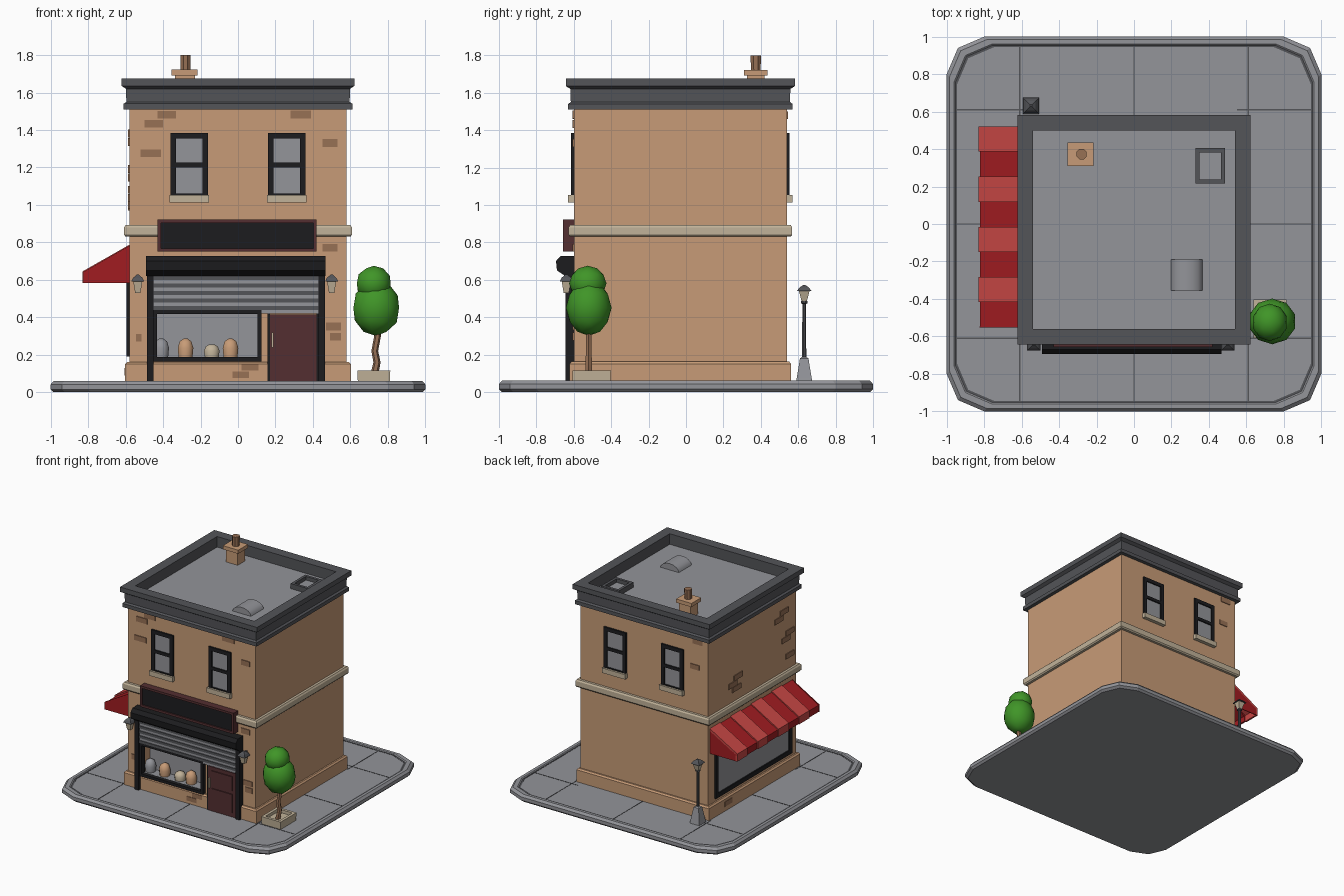
import bpy, bmesh, math
from mathutils import Vector, Matrix

if "Cube" in bpy.data.objects:
    bpy.data.objects.remove(bpy.data.objects["Cube"])


def mat(name, r, g, b):
    m = bpy.data.materials.new(name)
    m.diffuse_color = (*[(c / 255) ** 2.2 for c in (r, g, b)], 1)
    m.use_nodes = True
    m.node_tree.nodes["Principled BSDF"].inputs["Base Color"].default_value = m.diffuse_color
    return m


TAN = mat("tan_plaster", 198, 154, 118)
GREY = mat("slate_grey", 146, 147, 152)
DARK = mat("dark_grey", 84, 85, 89)
BLACK = mat("black_paint", 34, 34, 36)
CREAM = mat("cream_stone", 192, 177, 152)
MAROON = mat("maroon_wood", 84, 50, 52)
RED = mat("red_cloth", 160, 34, 38)
PINK = mat("light_red_cloth", 198, 72, 70)
GREEN = mat("leaf_green", 66, 148, 44)
BROWN = mat("brown_brick", 150, 112, 86)


def finish(name, bm, m, smooth=None):
    bmesh.ops.recalc_face_normals(bm, faces=bm.faces)
    me = bpy.data.meshes.new(name)
    bm.to_mesh(me)
    bm.free()
    ob = bpy.data.objects.new(name, me)
    bpy.context.collection.objects.link(ob)
    me.materials.append(m)
    if smooth:
        bpy.ops.object.select_all(action='DESELECT')
        ob.select_set(True)
        bpy.context.view_layer.objects.active = ob
        bpy.ops.object.shade_smooth_by_angle(angle=math.radians(smooth))
    return ob


def boxes(name, m, *spans):
    """Boxes given as (x0, x1, y0, y1, z0, z1)."""
    bm = bmesh.new()
    for x0, x1, y0, y1, z0, z1 in spans:
        mx = (Matrix.Translation(((x0 + x1) / 2, (y0 + y1) / 2, (z0 + z1) / 2))
              @ Matrix.Diagonal((x1 - x0, y1 - y0, z1 - z0, 1)))
        bmesh.ops.create_cube(bm, size=1, matrix=mx)
    return finish(name, bm, m)


def loft(name, m, loops, cap=True, ring=False, smooth=None):
    """Bridge equal point loops; cap the ends or join them into a ring."""
    bm = bmesh.new()
    vs = [[bm.verts.new(p) for p in lp] for lp in loops]
    n = len(vs[0])
    for a, b in zip(vs, vs[1:] + (vs[:1] if ring else [])):
        for i in range(n):
            bm.faces.new((a[i], a[(i + 1) % n], b[(i + 1) % n], b[i]))
    if cap and not ring:
        bm.faces.new(vs[0])
        bm.faces.new(vs[-1])
    return finish(name, bm, m, smooth)


def trim(name, m, profile):
    """Sweep an (outset, z) profile round the building walls."""
    return loft(name, m, [[(sx * (0.58 + o), -0.03 + sy * (0.57 + o), z)
                           for sx, sy in ((-1, -1), (1, -1), (1, 1), (-1, 1))]
                          for o, z in profile], ring=True)


def turned(name, m, cx, cy, profile, n=8, smooth=None):
    """Stack of (radius, z) polygons; n=4 gives square sections."""
    return loft(name, m, [[(cx + r * math.cos((i + .5) * math.tau / n),
                            cy + r * math.sin((i + .5) * math.tau / n), z)
                           for i in range(n)] for r, z in profile], smooth=smooth)


def bars(x0, x1, z0, z1, w, ya, yb):
    """Four frame bars round a rectangle on a front or back wall."""
    return [(x0, x0 + w, ya, yb, z0, z1), (x1 - w, x1, ya, yb, z0, z1),
            (x0 + w, x1 - w, ya, yb, z0, z0 + w), (x0 + w, x1 - w, ya, yb, z1 - w, z1)]


# Paved base with raised kerb
def outline(r, z):
    q = [(r, r - .2), (r - .06, r - .06), (r - .2, r)]
    pts = []
    for k in range(4):
        c, s = [(1, 0), (0, 1), (-1, 0), (0, -1)][k]
        pts += [(c * x - s * y, s * x + c * y, z) for x, y in q]
    return pts


loft("base_slab", GREY, [outline(r, z) for r, z in (
    (.985, 0), (1, .015), (1, .042), (.985, .06), (.96, .06), (.952, .052))])
loft("kerb_groove", DARK, [outline(r, z) for r, z in (
    (.954, .05), (.954, .054), (.945, .054), (.945, .05))], ring=True)
seams = []
for t in (-.61, 0, .61):
    for s in (-1, 1):
        a, b = sorted((s * .55, s * .948))
        seams += [(t - .003, t + .003, a, b, .05, .054), (a, b, t - .003, t + .003, .05, .054)]
boxes("paving_joints", DARK, *seams)

# Walls, leaving a display recess at the front
boxes("walls", TAN, (-.58, .58, -.5, .54, .05, 1.58), (-.58, -.44, -.6, -.5, .05, 1.58),
      (.11, .58, -.6, -.5, .05, 1.58), (-.44, .11, -.6, -.5, .05, .18),
      (-.44, .11, -.6, -.5, .43, 1.58))
trim("plinth", TAN, [(-.01, .05), (.022, .05), (.022, .15), (.012, .162), (-.01, .162)])
trim("string_course", CREAM, [(-.01, .83), (.02, .83), (.028, .84), (.028, .88),
                              (.02, .892), (-.01, .892)])
trim("cornice", DARK, [(-.01, 1.51), (.03, 1.51), (.03, 1.54), (.016, 1.55), (.018, 1.62),
                       (.042, 1.635), (.042, 1.675), (-.04, 1.675), (-.04, 1.57)])
boxes("roof_deck", GREY, (-.55, .55, -.57, .51, 1.57, 1.588))

# Sash windows with sills on the front and back
for side, yw, d in (("front", -.6, -1), ("back", .54, 1)):
    frame, glass, sill = [], [], []
    for cx in (-.26, .26):
        ya, yb = sorted((yw - d * .01, yw + d * .014))
        frame += bars(cx - .1, cx + .1, 1.03, 1.385, .03, ya, yb)
        frame.append((cx - .07, cx + .07, ya, yb, 1.2, 1.225))
        ya, yb = sorted((yw - d * .01, yw + d * .004))
        glass.append((cx - .08, cx + .08, ya, yb, 1.05, 1.37))
        ya, yb = sorted((yw - d * .01, yw + d * .03))
        sill.append((cx - .105, cx + .105, ya, yb, 1.012, 1.052))
    boxes(side + "_window_frames", BLACK, *frame)
    boxes(side + "_window_glass", GREY, *glass)
    boxes(side + "_window_sills", CREAM, *sill)

# Loose bricks showing through the plaster
boxes("front_bricks", BROWN, *[(x, x + w, -.606, -.59, z, z + .042) for x, w, z in (
    (-.43, .1, 1.46), (-.5, .1, 1.412), (-.52, .11, 1.255), (.28, .11, 1.462),
    (.45, .08, 1.31), (.47, .08, .33), (.49, .06, .275), (.45, .08, .75), (-.545, .03, .27))],
      *[(x, x + .09, -.626, -.61, z, z + .035) for x, z in ((.02, .115), (-.03, .075))])
boxes("left_bricks", BROWN, *[(-.586, -.57, y, y + .11, z, z + .042) for y, z in (
    (-.5, 1.36), (-.43, 1.315), (-.57, 1.17), (-.52, 1.125), (-.57, .98), (.1, 1.06),
    (.17, 1.015), (.12, .97))], (-.606, -.59, .26, .36, .09, .13))
boxes("back_bricks", BROWN, (-.5, -.42, .53, .546, 1.25, 1.29), (-.53, -.44, .53, .546, 1.46, 1.5))

# Shop display window
boxes("display_frame", BLACK, *bars(-.455, .125, .165, .44, .022, -.632, -.59))
boxes("display_back", GREY, (-.44, .11, -.51, -.497, .18, .43), (-.44, .11, -.505, -.6, .178, .188))
for i, (x, h, m) in enumerate(((-.41, .1, GREY), (-.28, .1, TAN), (-.14, .07, CREAM), (-.04, .1, TAN))):
    turned(f"display_item_{i + 1}", m, x, -.55,
           [(.04, .186), (.045, .186 + h * .5), (.034, .186 + h * .85), (.012, .186 + h)], 8, 50)

# Roller shutter, its posts and the shutter housing
slats = [(-.46, .435, -.632 - .006 * (i % 2), -.6, .42 + i * .02, .44 + i * .02) for i in range(11)]
boxes("shutter_slats", GREY, *slats[::2])
boxes("shutter_grooves", DARK, *slats[1::2])
boxes("shutter_posts", BLACK, (-.487, -.452, -.645, -.59, .052, .63), (.43, .465, -.645, -.59, .052, .63))
hood = [(-.59, .62), (-.645, .62), (-.69, .65), (-.695, .7), (-.67, .728), (-.59, .728)]
loft("shutter_housing", BLACK, [[(x, y, z) for y, z in hood] for x in (-.49, .467)])

# Sign board
boxes("sign_frame", MAROON, *bars(-.43, .42, .75, .922, .018, -.657, -.59))
boxes("sign_panel", BLACK, (-.42, .41, -.648, -.59, .76, .912))

# Door with raised panels and handle
boxes("door", MAROON, (.17, .42, -.63, -.59, .052, .415))
boxes("door_panels", MAROON, (.205, .39, -.638, -.62, .265, .385), (.205, .39, -.638, -.62, .085, .24))
boxes("door_gap", BLACK, (.158, .17, -.628, -.59, .052, .42), (.42, .432, -.628, -.59, .052, .42))
boxes("door_handle", CREAM, (.18, .19, -.645, -.625, .24, .32))

# Wall lanterns each side of the shopfront
for side, x in (("left", -.535), ("right", .5)):
    turned(side + "_lantern_glass", CREAM, x, -.64, [(.02, .53), (.034, .59)], 4)
    turned(side + "_lantern_cap", DARK, x, -.64, [(.05, .59), (.036, .61), (.008, .628)], 4)
    boxes(side + "_lantern_bracket", DARK, (x - .008, x + .008, -.64, -.59, .6, .616))

# Side shop window on the left wall
side_bars = [(-.595, -.57, b[0], b[1], b[4], b[5])
             for b in bars(-.53, .46, .19, .66, .035, 0, 1)]
boxes("side_window_frame", BLACK, *side_bars)
boxes("side_window_glass", GREY, (-.585, -.57, -.51, .44, .21, .64))

# Striped awning
step = 1.07 / 8
for i in range(8):
    y1 = .52 - i * step
    k = .008 * (i % 2)
    prof = [(-.575, .79 - k), (-.83 + k, .645 - k), (-.83 + k, .582), (-.575, .582)]
    prof[2:] = [(-.83 + k, .582), (-.815 + k, .582), (-.815 + k, .635 - k), (-.575, .77 - k)]
    loft(f"awning_stripe_{i + 1}", RED if i % 2 else PINK,
         [[(x, y, z) for x, z in prof] for y in (y1, y1 - step)])
for i, y in enumerate((.52, -.546)):
    loft(f"awning_end_{i + 1}", RED, [[(-.575, yy, .785), (-.826, yy, .642), (-.826, yy, .582),
                                       (-.575, yy, .582)] for yy in (y, y - .006)])

# Chimney, roof hatch and vaulted skylight
boxes("chimney_stack", TAN, (-.335, -.23, .325, .42, 1.58, 1.692))
boxes("chimney_cap", TAN, (-.355, -.215, .31, .436, 1.692, 1.722))
turned("chimney_pot", BROWN, -.28, .373, [(.028, 1.72), (.03, 1.8)], 8, 40)
hx, hy = .407, .31
loft("roof_hatch", DARK, [[(hx + sx * (.08 - o), hy + sy * (.095 - o), z)
                           for sx, sy in ((-1, -1), (1, -1), (1, 1), (-1, 1))]
                          for o, z in ((0, 1.58), (0, 1.63), (.022, 1.63), (.022, 1.59))], ring=True)
boxes("hatch_glass", GREY, (hx - .06, hx + .06, hy - .075, hy + .075, 1.585, 1.6))
vault = [(.282 + .085 * math.cos(a), 1.585 + .055 * math.sin(a))
         for a in [math.pi * i / 8 for i in range(9)]]
loft("skylight", GREY, [[(x, y, z) for x, z in vault] for y in (-.355, -.19)], smooth=40)

# Street lamp at the back left
lx, ly = -.55, .632
turned("lamp_foot", GREY, lx, ly, [(.062, .05), (.056, .075), (.032, .18), (.018, .186)], 4)
turned("lamp_pole", DARK, lx, ly, [(.012, .18), (.011, .47), (.02, .475), (.02, .485)], 8, 40)
turned("lamp_glass", CREAM, lx, ly, [(.02, .485), (.04, .54)], 4)
turned("lamp_cap", DARK, lx, ly, [(.055, .54), (.036, .558), (.008, .572)], 4)

# Tree in a square planter
tx, ty = .725, -.505
loft("planter", CREAM, [[(tx + sx * r, ty + sy * (r + .015), z)
                         for sx, sy in ((-1, -1), (1, -1), (1, 1), (-1, 1))]
                        for r, z in ((.085, .05), (.088, .115), (.065, .115), (.065, .09))])
trunk = [(.725, .08, .022), (.742, .16, .019), (.73, .22, .018), (.745, .3, .018), (.74, .4, .015)]
loft("tree_trunk", BROWN, [[(x + r * math.cos(i * math.tau / 6), -.52 + r * math.sin(i * math.tau / 6), z)
                            for i in range(6)] for x, z, r in trunk], smooth=50)
for nm, c, s in (("lower", (.738, -.52, .45), (.128, .122, .15)), ("upper", (.725, -.525, .58), (.095, .1, .095))):
    bm = bmesh.new()
    bmesh.ops.create_icosphere(bm, subdivisions=2, radius=1,
                               matrix=Matrix.Translation(Vector(c)) @ Matrix.Diagonal((*s, 1)))
    finish("tree_crown_" + nm, bm, GREEN, 40)
